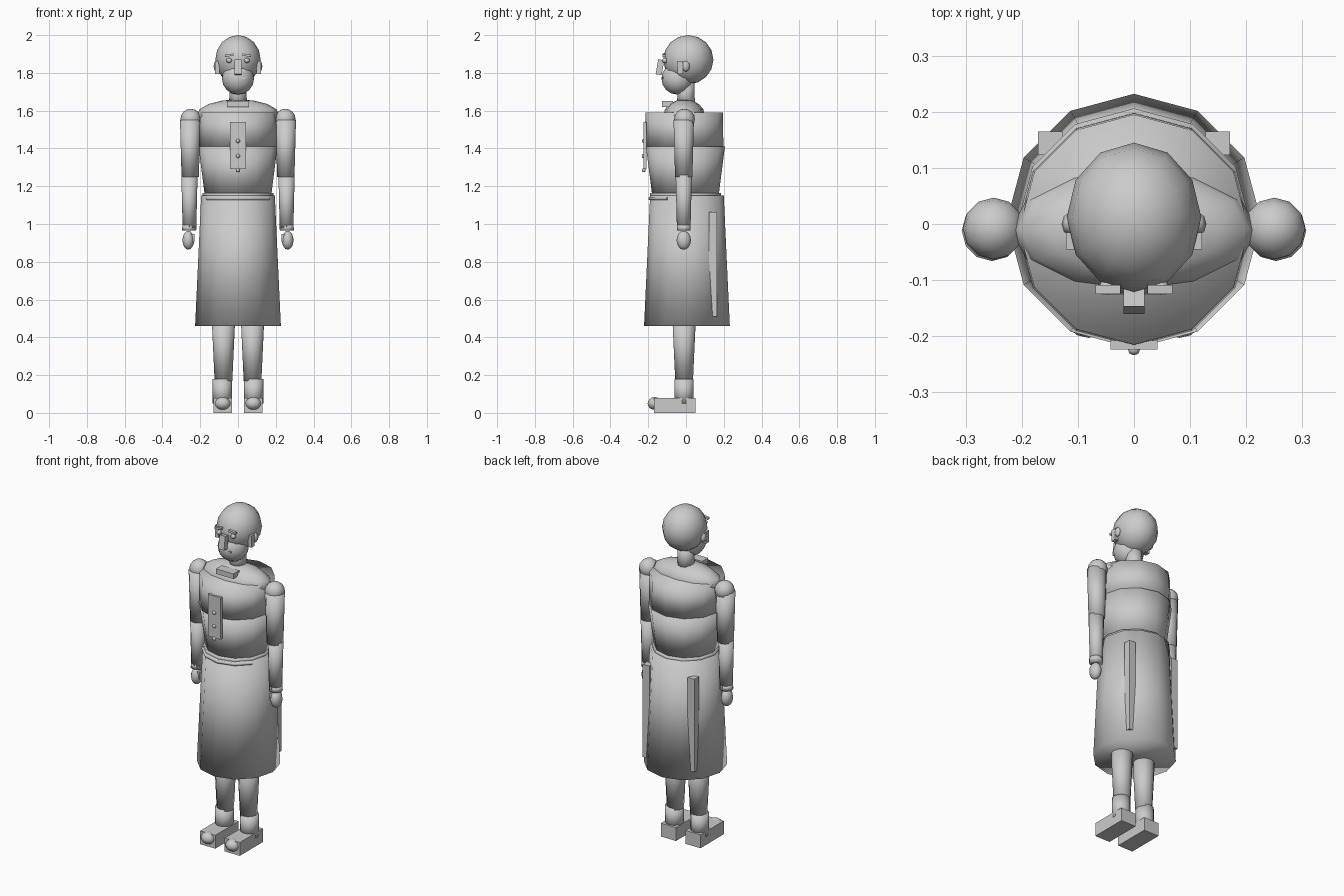
import bpy, math


def finish(name, smooth):
    o = bpy.context.object
    o.name = name
    bpy.ops.object.transform_apply(location=False, rotation=True, scale=True)
    if smooth:
        bpy.ops.object.shade_smooth()
    return o


def cone(name, x, y, z0, z1, r0, r1, turn=0):
    bpy.ops.mesh.primitive_cone_add(vertices=12, radius1=r0, radius2=r1, depth=z1 - z0,
                                    location=(x, y, (z0 + z1) / 2), rotation=(0, 0, turn))
    return finish(name, True)


def ball(name, loc, radii, seg=12, rings=8):
    bpy.ops.mesh.primitive_uv_sphere_add(segments=seg, ring_count=rings, radius=1, location=loc)
    bpy.context.object.scale = radii
    return finish(name, True)


def box(name, loc, size, rot=(0, 0, 0)):
    bpy.ops.mesh.primitive_cube_add(size=1, location=loc, rotation=rot)
    bpy.context.object.scale = size
    return finish(name, False)


# Skirt, bodice and belt
cone("skirt", 0, 0.005, 0.46, 1.15, 0.227, 0.195)
cone("waist_bodice", 0, -0.003, 1.16, 1.41, 0.177, 0.209)
cone("chest", 0, -0.01, 1.41, 1.59, 0.208, 0.205)
cone("belt", 0, -0.003, 1.14, 1.165, 0.187, 0.187)
ball("shoulder_yoke", (0, -0.01, 1.575), (0.22, 0.11, 0.085))

# Front belt sash: arc swept around the front of the waist
curve = bpy.data.curves.new("belt_sash", "CURVE")
curve.dimensions = "3D"
curve.bevel_depth = 0.01
curve.bevel_resolution = 1
curve.use_fill_caps = True
spline = curve.splines.new("POLY")
spline.points.add(4)
for i, p in enumerate(spline.points):
    a = math.radians(210 + 30 * i)
    p.co = (0.187 * math.cos(a), 0.187 * math.sin(a) - 0.003, 1.135, 1)
bpy.context.collection.objects.link(bpy.data.objects.new("belt_sash", curve))

# Collar, placket and buttons
box("collar", (0, -0.098, 1.635), (0.115, 0.056, 0.03))
box("placket", (0, -0.216, 1.415), (0.083, 0.016, 0.25))
for z in (1.285, 1.36, 1.44):
    ball("button", (0, -0.224, z), (0.011, 0.01, 0.011), 8, 6)

# Neck and head
cone("neck", 0, 0, 1.62, 1.76, 0.047, 0.045)
ball("head", (0, 0.012, 1.87), (0.12, 0.133, 0.13))
ball("jaw", (0, -0.045, 1.77), (0.085, 0.085, 0.085))
box("nose", (0, -0.138, 1.83), (0.038, 0.032, 0.08), (-0.17, 0, 0))
box("mouth", (0, -0.118, 1.772), (0.078, 0.014, 0.01))

# Mirrored parts
for s in (-1, 1):
    # Face
    ball("eye", (s * 0.047, -0.111, 1.866), (0.015, 0.015, 0.014), 8, 6)
    box("eyebrow", (s * 0.046, -0.117, 1.894), (0.045, 0.016, 0.012), (0, s * 0.12, 0))
    box("sideburn", (s * 0.11, -0.03, 1.828), (0.022, 0.03, 0.07))
    ball("ear", (s * 0.115, 0, 1.835), (0.014, 0.02, 0.028), 8, 6)
    # Arm
    ball("shoulder", (s * 0.25, -0.008, 1.555), (0.055, 0.055, 0.055))
    cone("upper_arm", s * 0.253, -0.012, 1.25, 1.55, 0.046, 0.054)
    cone("forearm", s * 0.257, -0.012, 0.97, 1.26, 0.036, 0.043)
    cone("cuff", s * 0.259, -0.012, 0.966, 0.995, 0.038, 0.037, math.radians(15))
    ball("hand", (s * 0.263, -0.012, 0.914), (0.031, 0.038, 0.05))
    box("thumb", (s * 0.24, -0.02, 0.927), (0.018, 0.025, 0.042))
    # Leg and shoe
    cone("leg", s * 0.077, -0.01, 0.17, 0.52, 0.047, 0.063)
    cone("ankle", s * 0.083, -0.01, 0.05, 0.18, 0.051, 0.051)
    box("shoe", (s * 0.081, -0.06, 0.04), (0.1, 0.22, 0.08))
    ball("toe", (s * 0.081, -0.165, 0.05), (0.042, 0.038, 0.034))
    # Rear skirt pleat
    box("skirt_pleat", (s * 0.149, 0.144, 0.787), (0.044, 0.042, 0.555))
